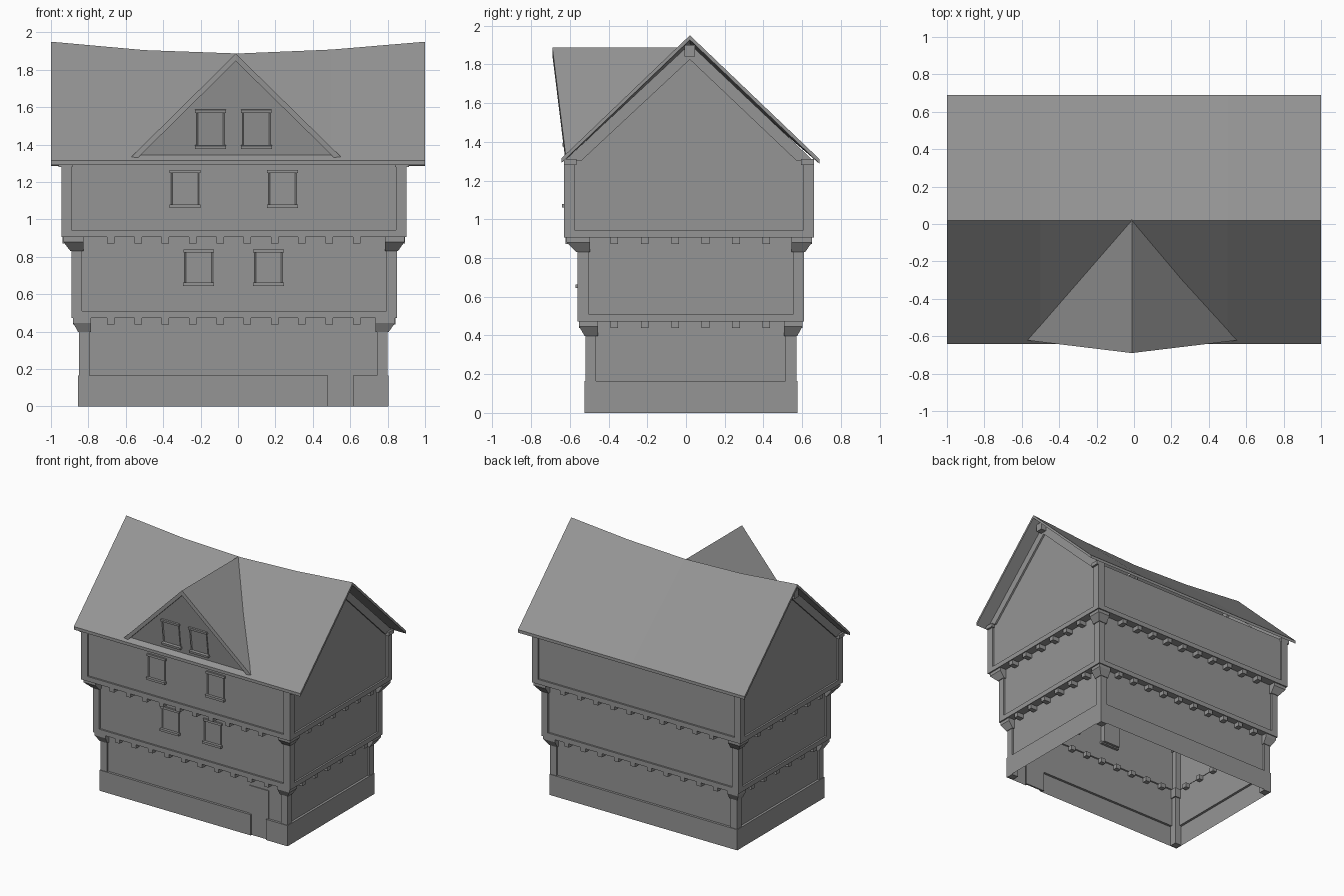
import bpy, bmesh, math
from mathutils import Matrix, Vector

old = bpy.data.objects.get("Cube")
if old:
    bpy.data.objects.remove(old, do_unlink=True)

grey = bpy.data.materials.new("plain grey")
grey.use_nodes = True
COLOR = (0.3, 0.3, 0.3, 1)
grey.diffuse_color = COLOR
grey.node_tree.nodes["Principled BSDF"].inputs["Base Color"].default_value = COLOR


def finish(name, bm):
    bmesh.ops.remove_doubles(bm, verts=bm.verts, dist=0.0005)
    bmesh.ops.recalc_face_normals(bm, faces=bm.faces)
    mesh = bpy.data.meshes.new(name)
    bm.to_mesh(mesh)
    bm.free()
    mesh.materials.append(grey)
    obj = bpy.data.objects.new(name, mesh)
    bpy.context.collection.objects.link(obj)
    return obj


def add_loft(bm, rings, cap=True):
    """Skin closed rings of points, one after another."""
    loops = [[bm.verts.new(p) for p in ring] for ring in rings]
    n = len(loops[0])
    for a, b in zip(loops, loops[1:]):
        for i in range(n):
            j = (i + 1) % n
            bm.faces.new((a[i], a[j], b[j], b[i]))
    if cap:
        bm.faces.new(loops[0][::-1])
        bm.faces.new(loops[-1])


def rect(x0, x1, y0, y1, z):
    return [(x0, y0, z), (x1, y0, z), (x1, y1, z), (x0, y1, z)]


def add_box(bm, x0, x1, y0, y1, z0, z1):
    add_loft(bm, [rect(x0, x1, y0, y1, z0), rect(x0, x1, y0, y1, z1)])


def lower(points, d):
    return [(x, y, z - d) for x, y, z in points]


# Storeys: outer footprint (x0, x1, y0, y1), bottom and top
STOREYS = [((-.85, .80, -.52, .57), 0, .472),
           ((-.89, .85, -.56, .61), .472, .905),
           ((-.945, .90, -.63, .66), .905, 1.30)]
RECESS = 0.014
RIDGE_Y = 0.02
DOOR_X = (.48, .615)


def footprint(fp, z, grow=0.0, notch=None):
    """Eight-point outline, with the door notch on the front edge."""
    x0, x1, y0, y1 = fp
    x0, x1, y0, y1 = x0 - grow, x1 + grow, y0 - grow, y1 + grow
    yn = y0 if notch is None else notch
    a, b = DOOR_X
    return [(x0, y0, z), (a, y0, z), (a, yn, z), (b, yn, z), (b, y0, z),
            (x1, y0, z), (x1, y1, z), (x0, y1, z)]


# Hollow shell: plinth, recessed walls, jetties and sill beams
s1, s2, s3 = (s[0] for s in STOREYS)
wall_y = s1[2] + RECESS
rings = [footprint(s1, 0, .005, wall_y), footprint(s1, .165, .005, wall_y),
         footprint(s1, .165, -RECESS)]
for (fp, z0, z1) in STOREYS:
    if z0 > 0:
        rings += [footprint(fp, z0), footprint(fp, z0 + .038),
                  footprint(fp, z0 + .038, -RECESS)]
    rings.append(footprint(fp, z1, -RECESS))
bm = bmesh.new()
add_loft(bm, rings, cap=False)
finish("storey_walls", bm)

# Corner posts
bm = bmesh.new()
W = 0.056
for (x0, x1, y0, y1), z0, z1 in STOREYS:
    for xa in (x0, x1 - W):
        for ya in (y0, y1 - W):
            add_box(bm, xa, xa + W, ya, ya + W, z0, z1)
finish("corner_posts", bm)

# Flared brackets under each jettied corner
bm = bmesh.new()
for (low, _, top), (high, _, _) in zip(STOREYS, STOREYS[1:]):
    for ix, sx in ((0, -1), (1, 1)):
        for iy, sy in ((2, -1), (3, 1)):
            inner = (low[ix] - sx * .065, low[iy] - sy * .065)
            section = []
            for z, f in ((top - .075, .1), (top - .025, .8), (top, .8)):
                ox = low[ix] + (high[ix] - low[ix]) * f
                oy = low[iy] + (high[iy] - low[iy]) * f
                section.append(rect(*sorted((inner[0], ox)),
                                    *sorted((inner[1], oy)), z))
            add_loft(bm, section)
finish("corner_brackets", bm)

# Joist ends under both jetties
bm = bmesh.new()
J = 0.02
for (low, _, top), (high, _, _) in zip(STOREYS, STOREYS[1:]):
    z0, z1 = top - .034, top + .003
    for i in range(10):
        x = -.68 + i * .146
        add_box(bm, x - J, x + J, high[2] + .008, low[2] + .05, z0, z1)
        add_box(bm, x - J, x + J, low[3] - .05, high[3] - .008, z0, z1)
    for i in range(6):
        y = -.37 + i * .157
        add_box(bm, high[0] + .008, low[0] + .05, y - J, y + J, z0, z1)
        add_box(bm, low[1] - .05, high[1] - .008, y - J, y + J, z0, z1)
finish("joist_ends", bm)

# Gable walls with rafters along their slopes
walls, rafters = bmesh.new(), bmesh.new()
EAVE, APEX = 1.30, 1.905
for x, s in ((s3[0], -1), (s3[1], 1)):
    xi = x - s * RECESS
    walls.faces.new([walls.verts.new(p) for p in
                     ((xi, s3[2], EAVE), (xi, s3[3], EAVE), (xi, RIDGE_Y, APEX))])
    for y, sy in ((s3[2], 1), (s3[3], -1)):
        outline = ((y, EAVE), (RIDGE_Y, APEX), (RIDGE_Y, APEX - .08), (y + sy * .087, EAVE))
        add_loft(rafters, [[(px, py, pz) for py, pz in outline]
                           for px in (xi - s * .02, x)])
finish("gable_walls", walls)
finish("gable_rafters", rafters)

# Ridge beam ends and wall plates under the eaves
bm = bmesh.new()
for x, s in ((s3[0], -1), (s3[1], 1)):
    xs = sorted((x - s * .06, x + s * .045))
    add_box(bm, *xs, RIDGE_Y - .027, RIDGE_Y + .027, 1.84, 1.9)
    xs = sorted((x - s * .06, x + s * .015))
    add_box(bm, *xs, s3[2], s3[2] + .065, 1.28, 1.31)
    add_box(bm, *xs, s3[3] - .065, s3[3], 1.28, 1.31)
finish("beam_ends", bm)

# Main roof with a sagging ridge
bm = bmesh.new()
sections = []
for x, ridge in ((-1, 1.95), (-.5, 1.905), (0, 1.887), (.5, 1.908), (1, 1.95)):
    top = [(x, -.642, 1.316), (x, RIDGE_Y, ridge), (x, .69, 1.31)]
    sections.append(top + lower(top, .024)[::-1])
add_loft(bm, sections)
finish("main_roof", bm)

# Dormer: two leaning roof slopes and a set-back front
left, right = Vector((-.57, -.622, 1.335)), Vector((.55, -.622, 1.335))
peak, back = Vector((-.012, -.69, 1.886)), Vector((-.012, .025, 1.886))
bm = bmesh.new()
for corner in (left, right):
    slope = [corner, peak, back]
    add_loft(bm, [slope, lower(slope, .04)])
finish("dormer_roof", bm)
bm = bmesh.new()
shift = Vector((0, .014, -.005))
bm.faces.new([bm.verts.new(p + shift) for p in (left, right, peak)])
finish("dormer_front", bm)


# Windows: recessed pane, lintel and sill
def window(name, x, z0, z1, y, tilt=0.0):
    h = (z1 - z0) / 2
    bm = bmesh.new()
    add_box(bm, -.075, .075, -.008, .04, -h + .01, h - .01)
    bmesh.ops.recalc_face_normals(bm, faces=bm.faces)
    front = [f for f in bm.faces if f.normal.y < -.9]
    bmesh.ops.inset_region(bm, faces=front, thickness=.01, depth=-.006)
    add_box(bm, -.082, .082, -.014, .02, h - .018, h)
    add_box(bm, -.083, .083, -.024, .02, -h, -h + .018)
    bm.transform(Matrix.Translation((x, y, (z0 + z1) / 2)) @ Matrix.Rotation(tilt, 4, 'X'))
    finish(name, bm)


lean = math.atan2(left.y - peak.y, peak.z - left.z)
for side, xs in (("right", (-.21, -.283, -.147)), ("left", (.163, .238, .098))):
    window("middle_window_" + side, xs[0], .645, .84, s2[2] + RECESS)
    window("upper_window_" + side, xs[1], 1.062, 1.265, s3[2] + RECESS)
    window("dormer_window_" + side, xs[2], 1.378, 1.588, -.626, lean)

# Door panel set behind the plinth gap
bm = bmesh.new()
add_box(bm, .46, .63, wall_y - .007, wall_y + .006, 0, .39)
finish("door", bm)
